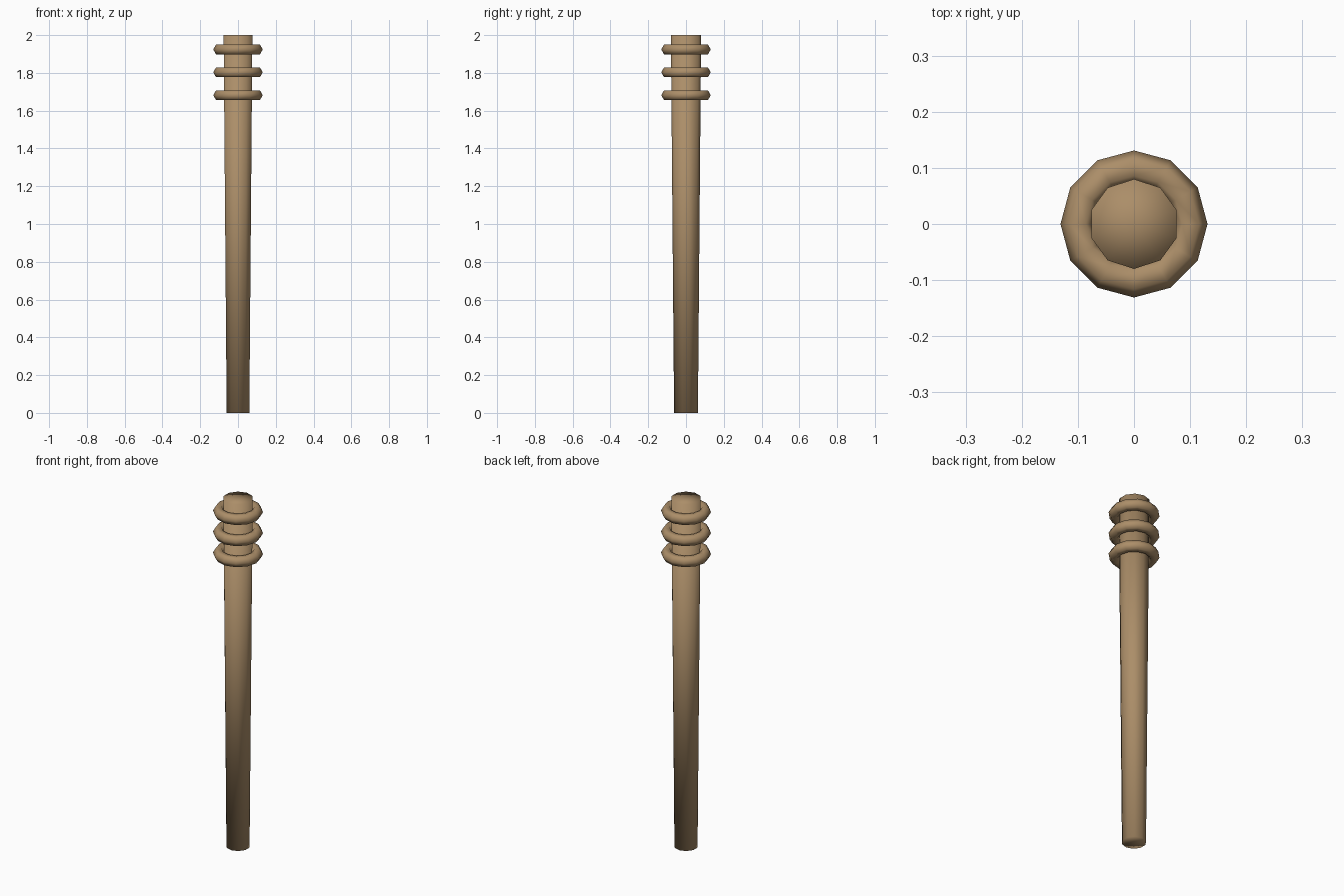
import bpy

cube = bpy.data.objects.get("Cube")
if cube:
    bpy.data.objects.remove(cube, do_unlink=True)

# Single wood colour
WOOD = (0.41, 0.27, 0.14, 1.0)
wood = bpy.data.materials.new("brown wood")
wood.use_nodes = True
wood.diffuse_color = WOOD
bsdf = next(n for n in wood.node_tree.nodes if n.type == 'BSDF_PRINCIPLED')
bsdf.inputs["Base Color"].default_value = WOOD
bsdf.inputs["Roughness"].default_value = 0.8


def finish(name):
    """Name the new part, colour it and shade it smooth all over."""
    obj = bpy.context.object
    obj.name = obj.data.name = name
    obj.data.materials.append(wood)
    bpy.ops.object.shade_smooth()
    return obj


# Tapered ten-sided shaft, wider at the top
bpy.ops.mesh.primitive_cone_add(vertices=10, radius1=0.063, radius2=0.08, depth=2.0,
                                end_fill_type='TRIFAN', location=(0, 0, 1.0))
finish("shaft")

# Three evenly spaced rings near the top
for name, z in (("lower_ring", 1.682), ("middle_ring", 1.803), ("upper_ring", 1.924)):
    bpy.ops.mesh.primitive_torus_add(major_segments=12, minor_segments=6,
                                     major_radius=0.101, minor_radius=0.03,
                                     location=(0, 0, z))
    finish(name)
